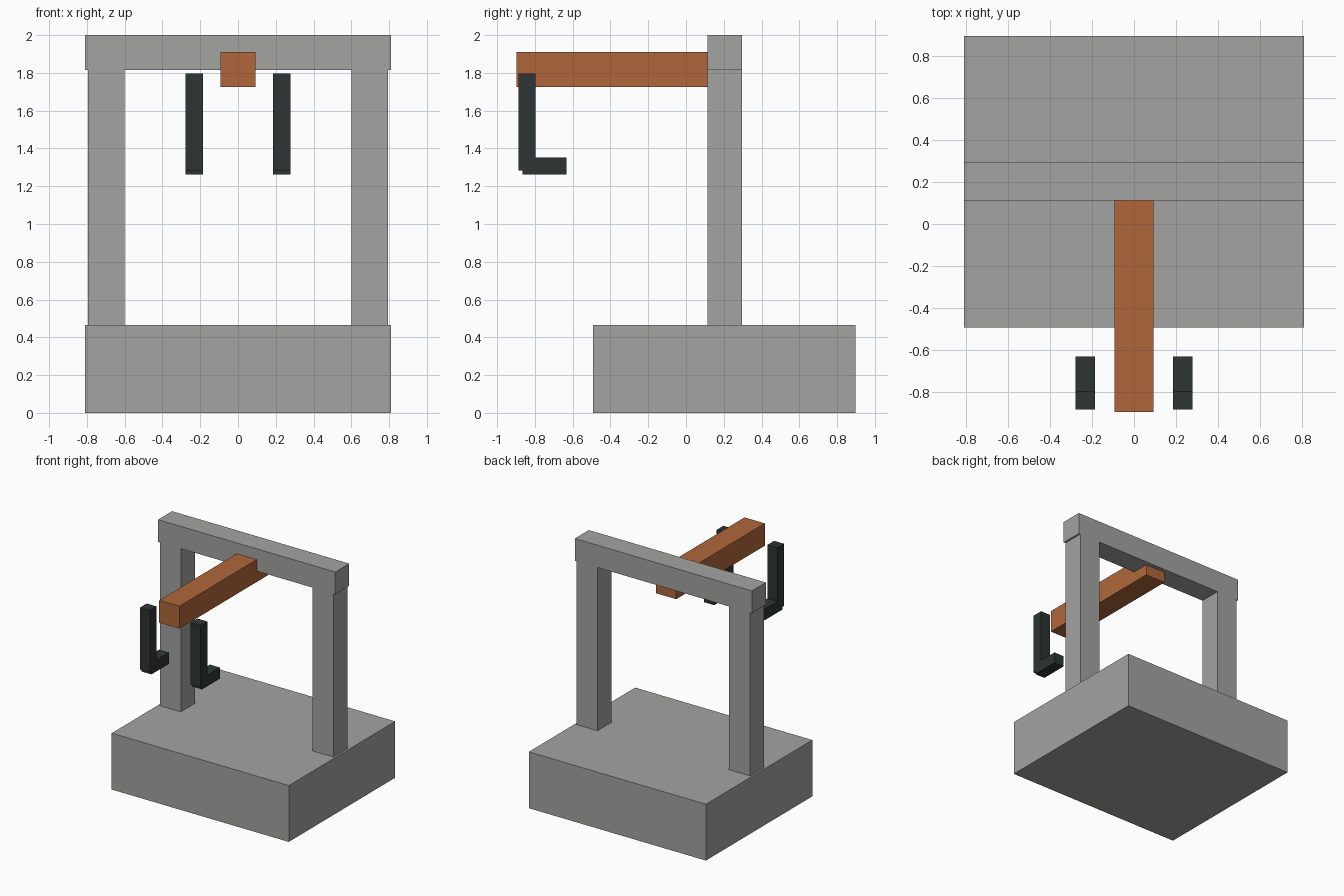
import bpy
import bmesh

if "Cube" in bpy.data.objects:
    bpy.data.objects.remove(bpy.data.objects["Cube"])


def material(name, rgb):
    m = bpy.data.materials.new(name)
    m.diffuse_color = (*rgb, 1.0)
    m.use_nodes = True
    m.node_tree.nodes["Principled BSDF"].inputs["Base Color"].default_value = m.diffuse_color
    return m


grey = material("stone_grey", (0.366, 0.366, 0.356))
orange = material("burnt_orange", (0.434, 0.136, 0.042))
dark = material("dark_iron", (0.026, 0.036, 0.034))


def boxes(name, mat, *spans):
    """One object made of boxes, each given as (x0, x1), (y0, y1), (z0, z1)."""
    bm = bmesh.new()
    for span in spans:
        cube = bmesh.ops.create_cube(bm, size=1.0)
        for v in cube["verts"]:
            for i, (lo, hi) in enumerate(span):
                v.co[i] = lo + (v.co[i] + 0.5) * (hi - lo)
    mesh = bpy.data.meshes.new(name)
    bm.to_mesh(mesh)
    bm.free()
    mesh.materials.append(mat)
    ob = bpy.data.objects.new(name, mesh)
    bpy.context.collection.objects.link(ob)
    return ob


frame_y = (0.113, 0.296)

# Base block and top crossbar
boxes("base_block", grey, ((-0.81, 0.81), (-0.493, 0.897), (0, 0.466)))
boxes("crossbar", grey, ((-0.81, 0.81), frame_y, (1.816, 2.0)))

# Cantilever beam, running under and into the crossbar
boxes("cantilever_beam", orange, ((-0.0925, 0.0925), (-0.897, 0.26), (1.726, 1.911)))

# Posts and hooks, one on each side
for side, s in (("left", -1), ("right", 1)):
    def sx(a, b):
        return tuple(sorted((s * a, s * b)))
    boxes(side + "_post", grey, (sx(0.602, 0.794), frame_y, (0.466, 1.816)))
    boxes(side + "_hook_shank", dark, (sx(0.186, 0.278), (-0.886, -0.796), (1.284, 1.796)))
    boxes(side + "_hook_foot", dark, (sx(0.186, 0.278), (-0.866, -0.633), (1.261, 1.353)))
